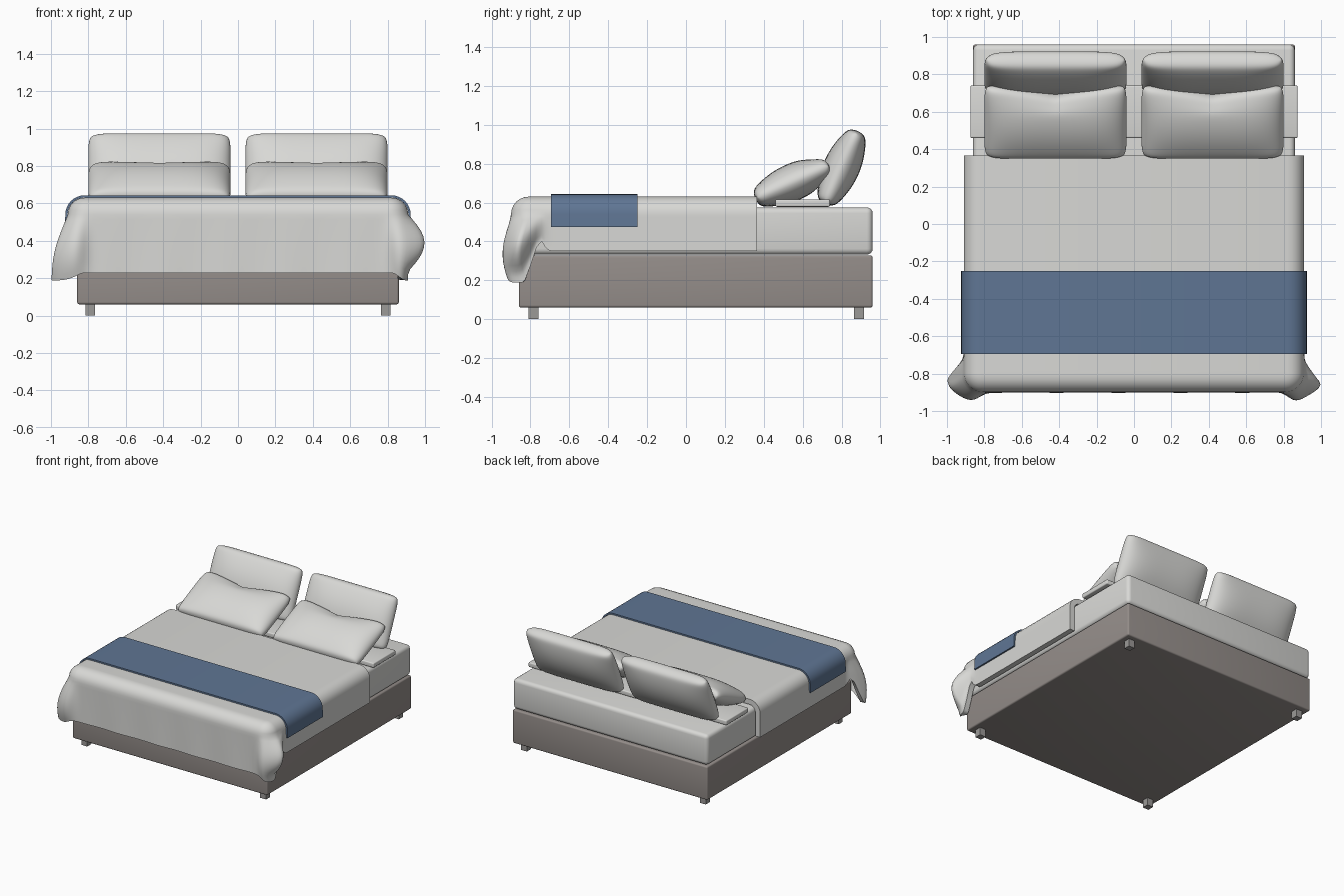
import bpy, bmesh
from math import sin, cos, pi, exp, radians
from mathutils import Vector

cube = bpy.data.objects.get("Cube")
if cube:
    bpy.data.objects.remove(cube, do_unlink=True)


def material(name, rgb):
    m = bpy.data.materials.new(name)
    m.use_nodes = True
    m.diffuse_color = (*rgb, 1)
    m.node_tree.nodes["Principled BSDF"].inputs["Base Color"].default_value = (*rgb, 1)
    return m


LINEN = material("light linen", (0.69, 0.69, 0.67))
FRAME = material("warm grey upholstery", (0.30, 0.27, 0.255))
LEGS = material("grey leg", (0.33, 0.32, 0.31))
BLUE = material("blue throw", (0.115, 0.18, 0.295))


def finish(name, bm, mat, bevel=0, solid=0, angle=40):
    """Turn a bmesh into a shaded object with its modifiers applied."""
    me = bpy.data.meshes.new(name)
    bm.to_mesh(me)
    bm.free()
    ob = bpy.data.objects.new(name, me)
    bpy.context.collection.objects.link(ob)
    me.materials.append(mat)
    bpy.ops.object.select_all(action='DESELECT')
    ob.select_set(True)
    bpy.context.view_layer.objects.active = ob
    if solid:
        mod = ob.modifiers.new("Thickness", 'SOLIDIFY')
        mod.thickness, mod.offset = solid, -1
        bpy.ops.object.modifier_apply(modifier=mod.name)
    if bevel:
        mod = ob.modifiers.new("Round", 'BEVEL')
        mod.width, mod.segments = bevel, 4
        bpy.ops.object.modifier_apply(modifier=mod.name)
    bpy.ops.object.shade_smooth_by_angle(angle=radians(angle))
    return ob


def box(name, lo, hi, mat, bevel=0):
    bm = bmesh.new()
    bmesh.ops.create_cube(bm, size=1)
    lo, hi = Vector(lo), Vector(hi)
    for v in bm.verts:
        v.co = (lo + hi) / 2 + v.co * (hi - lo)
    finish(name, bm, mat, bevel)


def skin(bm, rows):
    """Join equally long rows of points with quads, return the vertex rows."""
    grid = [[bm.verts.new(p) for p in row] for row in rows]
    for a, b in zip(grid, grid[1:]):
        for i in range(len(a) - 1):
            bm.faces.new((a[i], a[i + 1], b[i + 1], b[i]))
    return grid


def face_up(bm):
    """Make the normals consistent, with the top pointing up."""
    bmesh.ops.recalc_face_normals(bm, faces=bm.faces)
    top = max(bm.faces, key=lambda f: f.calc_area())
    top.normal_update()
    if top.normal.z < 0:
        bmesh.ops.reverse_faces(bm, faces=bm.faces)


def bump(x, centre, width):
    return exp(-((x - centre) / width) ** 2)


def smooth(x, a, b):
    t = min(1, max(0, (x - a) / (b - a)))
    return t * t * (3 - 2 * t)


# Frame, legs, mattress and the folded sheet under the pillows
box("bed_base", (-0.86, -0.86, 0.06), (0.86, 0.96, 0.328), FRAME, 0.012)
for side, sx in (("left", 1), ("right", -1)):
    for end, y in (("front", -0.785), ("back", 0.89)):
        box(f"{end}_{side}_leg", (sx * 0.79 - 0.026, y - 0.026, 0),
            (sx * 0.79 + 0.026, y + 0.026, 0.065), LEGS)
box("mattress", (-0.86, -0.86, 0.332), (0.86, 0.96, 0.575), LINEN, 0.03)
box("folded_sheet", (-0.875, 0.46, 0.578), (0.875, 0.74, 0.616), LINEN, 0.008)

# Blanket: a U-shaped path of (point, outward direction) around the top edge
XI, YI, YB, R, TOP = 0.82, -0.81, 0.365, 0.09, 0.63
half = [(Vector((XI, YB + (YI + 0.01 - YB) * i / 60)), Vector((1, 0))) for i in range(61)]
for i in range(1, 12):
    n = Vector((cos(pi / 2 * i / 12), -sin(pi / 2 * i / 12)))
    half.append((Vector((XI - 0.01, YI + 0.01)) + n * 0.01, n))
half += [(Vector(((XI - 0.01) * (1 - i / 40), YI)), Vector((0, -1))) for i in range(41)]
path = half + [(Vector((-p.x, p.y)), Vector((-n.x, n.y))) for p, n in half[-2::-1]]


def drape(p, n, k):
    """Point k steps down the blanket: rounded shoulder, then skirt."""
    if k <= 6:
        t = pi / 2 * k / 6
        q = p + n * R * sin(t)
        return Vector((q.x, q.y, TOP - R * (1 - cos(t))))
    q = p + n * R
    d = (k - 6) / 12
    sx = 1 if q.x > 0 else -1
    ax = abs(q.x)
    front = smooth(-q.y, 0.74, 0.81)
    corner = front * smooth(ax, 0.82, 0.9)
    hem = 0.35 - 0.122 * front - 0.04 * corner + 0.06 * bump(q.y, -0.755, 0.03)
    z = (TOP - R) * (1 - d) + hem * d
    # Corner folds: one billows at mid height, the other flares at the hem
    billow = sin(pi * min(1, d * 1.15))
    flare = 0.55 * sin(pi * d * 0.9) + 0.83 * d ** 2
    width = 0.05 if sx > 0 else 0.06
    out = 0.088 * (billow if sx > 0 else flare) * bump(q.y, -0.815, width)
    out *= smooth(ax, 0.8, 0.9)
    fwd = 0.062 * sin(pi * d * 0.82) * bump(ax, 0.88, 0.06) * front
    ripple = 0.003 * d * sin(q.x * 19) * front
    return Vector((q.x + sx * out, q.y - fwd + ripple, z))


bm = bmesh.new()
rows = skin(bm, [[drape(p, n, k) for p, n in path] for k in range(19)])
bm.faces.new(rows[0])
face_up(bm)
finish("blanket", bm, LINEN, solid=0.042, angle=50)

# Blue throw laid over the blanket and hanging down both sides
profile = [(0.926, 0.475)] + [(XI + 0.103 * cos(pi / 2 * i / 8), 0.54 + 0.103 * sin(pi / 2 * i / 8))
                              for i in range(9)]
profile += [(-x, z) for x, z in reversed(profile)]
bm = bmesh.new()
skin(bm, [[(x, y, z) for x, z in profile] for y in (-0.695, -0.25)])
face_up(bm)
finish("throw", bm, BLUE, solid=0.012)


# Pillows: two puffed skins meeting at a boxy rim, with an optional dented top
def pillow(name, x, y, z, tilt, h, edge, puff, dent):
    n, w, bm = 32, 0.38, bmesh.new()
    steps = [sin(pi / 2 * (2 * i / n - 1)) for i in range(n + 1)]
    for s in (1, -1):
        pts = []
        for v in steps:
            row = []
            for u in steps:
                t = edge * ((1 - u ** 12) * (1 - v ** 20)) ** 0.5
                t += puff * (1 - u ** 4) * (1 - v * v)
                sag = dent * (1 - abs(u)) ** 1.3 * smooth(v, 0.2, 1)
                row.append((w * u * (1 - 0.035 * v ** 8),
                            h * v * (1 - 0.07 * u ** 10) - sag, s * t))
            pts.append(row)
        skin(bm, pts)
    bmesh.ops.remove_doubles(bm, verts=bm.verts, dist=0.0002)
    bmesh.ops.recalc_face_normals(bm, faces=bm.faces)
    ob = finish(name, bm, LINEN, angle=75)
    ob.location = (x, y, z)
    ob.rotation_euler.x = radians(tilt)


for side, sx in (("left", 1), ("right", -1)):
    pillow(f"{side}_back_pillow", sx * 0.42, 0.80, 0.78, 66, 0.205, 0.044, 0.05, 0)
    pillow(f"{side}_front_pillow", sx * 0.42, 0.55, 0.705, 24, 0.212, 0.044, 0.052, 0.06)
